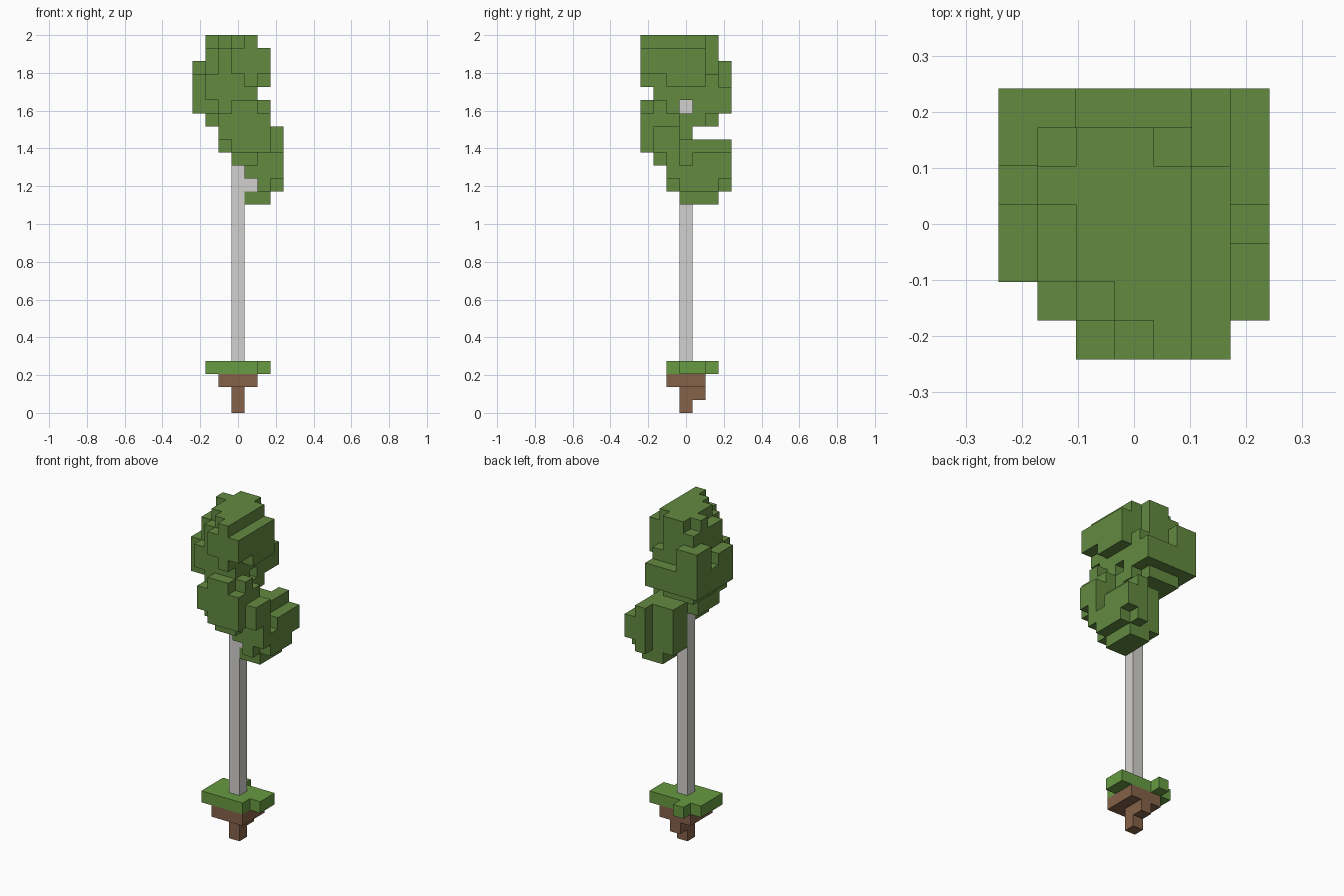
import bpy, bmesh
from math import radians

cube = bpy.data.objects.get("Cube")
if cube:
    bpy.data.objects.remove(cube, do_unlink=True)

UNIT = 2 / 29  # edge of one block


def material(name, rgb):
    mat = bpy.data.materials.new(name)
    mat.use_nodes = True
    color = (*rgb, 1)
    mat.diffuse_color = color
    bsdf = mat.node_tree.nodes["Principled BSDF"]
    bsdf.inputs["Base Color"].default_value = color
    bsdf.inputs["Roughness"].default_value = 1
    return mat


def span(value):
    """A single block index or an inclusive (first, last) pair."""
    first, last = value if isinstance(value, tuple) else (value, value)
    return range(first, last + 1)


def blocks(boxes):
    return {(x, y, z) for bx, by, bz in boxes
            for x in span(bx) for y in span(by) for z in span(bz)}


def block_mesh(name, cells, mat, hidden_by=frozenset()):
    """Outer skin of a set of blocks, with flat areas merged."""
    solid = cells | hidden_by
    bm = bmesh.new()
    corners = {}

    def corner(point):
        if point not in corners:
            corners[point] = bm.verts.new(
                ((point[0] - .5) * UNIT, (point[1] - .5) * UNIT, point[2] * UNIT))
        return corners[point]

    for cell in sorted(cells):
        for axis in range(3):
            for side in (0, 1):
                neighbour = list(cell)
                neighbour[axis] += 2 * side - 1
                if tuple(neighbour) in solid:
                    continue
                u, v = (axis + 1) % 3, (axis + 2) % 3
                ring = []
                for du, dv in ((0, 0), (1, 0), (1, 1), (0, 1)):
                    point = list(cell)
                    point[axis] += side
                    point[u] += du
                    point[v] += dv
                    ring.append(corner(tuple(point)))
                bm.faces.new(ring if side else ring[::-1])
    bmesh.ops.dissolve_limit(bm, angle_limit=radians(1),
                             verts=bm.verts[:], edges=bm.edges[:])
    mesh = bpy.data.meshes.new(name)
    bm.to_mesh(mesh)
    bm.free()
    mesh.materials.append(mat)
    obj = bpy.data.objects.new(name, mesh)
    bpy.context.collection.objects.link(obj)
    return obj


leaf = material("leaf green", (.123, .255, .051))
grass = material("grass green", (.137, .325, .054))
soil = material("soil brown", (.24, .122, .068))
bark = material("pale bark", (.65, .64, .62))

# Ground clump
soil_cells = blocks([(0, 0, 0), (0, (0, 1), 1), ((-1, 1), (-1, 1), 2)])
grass_cells = blocks([((-2, 1), (-1, 1), 3), (2, (0, 1), 3), (-1, 2, 3)])

# Trunk with a short side branch and its tip inside the crown
trunk_cells = blocks([(0, 0, (4, 19)), (1, 0, 17), (0, 0, 23)])

# Crown, top clump
top_clump = blocks([
    (-2, 1, 28), (-1, (-1, 2), 28), (0, (-2, 2), 28), (1, (-3, 1), 28),
    (-2, (-1, 2), (24, 27)), (-1, (-2, 2), (24, 27)),
    (0, (-2, 2), (24, 27)), (1, (-2, 1), (24, 27)), (1, 2, (24, 25)),
    (0, -3, (26, 27)), (1, -3, (25, 27)),
    (2, (-3, 1), (26, 27)), (2, (-1, 1), 25),
])

# Crown, clump on the right and back
side_clump = blocks([
    (-3, (-1, 0), (23, 25)), (-3, 1, (23, 24)), (-3, (2, 3), (23, 26)),
    (-2, -2, (24, 25)), (-2, 3, (23, 26)),
    ((-1, 1), 3, (23, 24)), ((-2, 0), (-1, 2), 23), (1, (1, 2), 23),
    ((-2, 0), (0, 2), 22), (1, 1, 22),
])

# Crown, front clump
front_clump = blocks([
    ((0, 1), -3, 23), ((-1, 2), -3, (21, 22)), ((0, 2), -3, 20),
    ((-1, 1), (-2, -1), (20, 23)), (2, (-2, -1), (20, 22)), (2, -2, 23),
    (0, 0, (20, 22)), (-1, 0, (20, 22)), ((0, 1), 0, (21, 22)),
    ((0, 1), (-2, -1), 19),
])

# Crown, low clump on the left
low_clump = blocks([
    ((1, 2), (0, 2), (16, 20)), ((1, 2), -1, (18, 20)), (2, -1, 17),
    (0, (1, 2), (17, 20)), (2, 3, (17, 20)),
    (3, 0, (17, 18)), (3, (1, 2), (17, 19)), (3, 3, (18, 19)),
    (3, -1, (18, 21)), (3, -2, (20, 21)),
])

block_mesh("soil", soil_cells, soil)
block_mesh("grass", grass_cells, grass)
block_mesh("trunk", trunk_cells, bark)

crown = (top_clump | side_clump | front_clump | low_clump) - trunk_cells
taken = set(trunk_cells)
for name, cells in (("crown_top", top_clump), ("crown_side", side_clump),
                    ("crown_front", front_clump), ("crown_low", low_clump)):
    own = cells - taken
    block_mesh(name, own, leaf, crown - own)
    taken |= own
